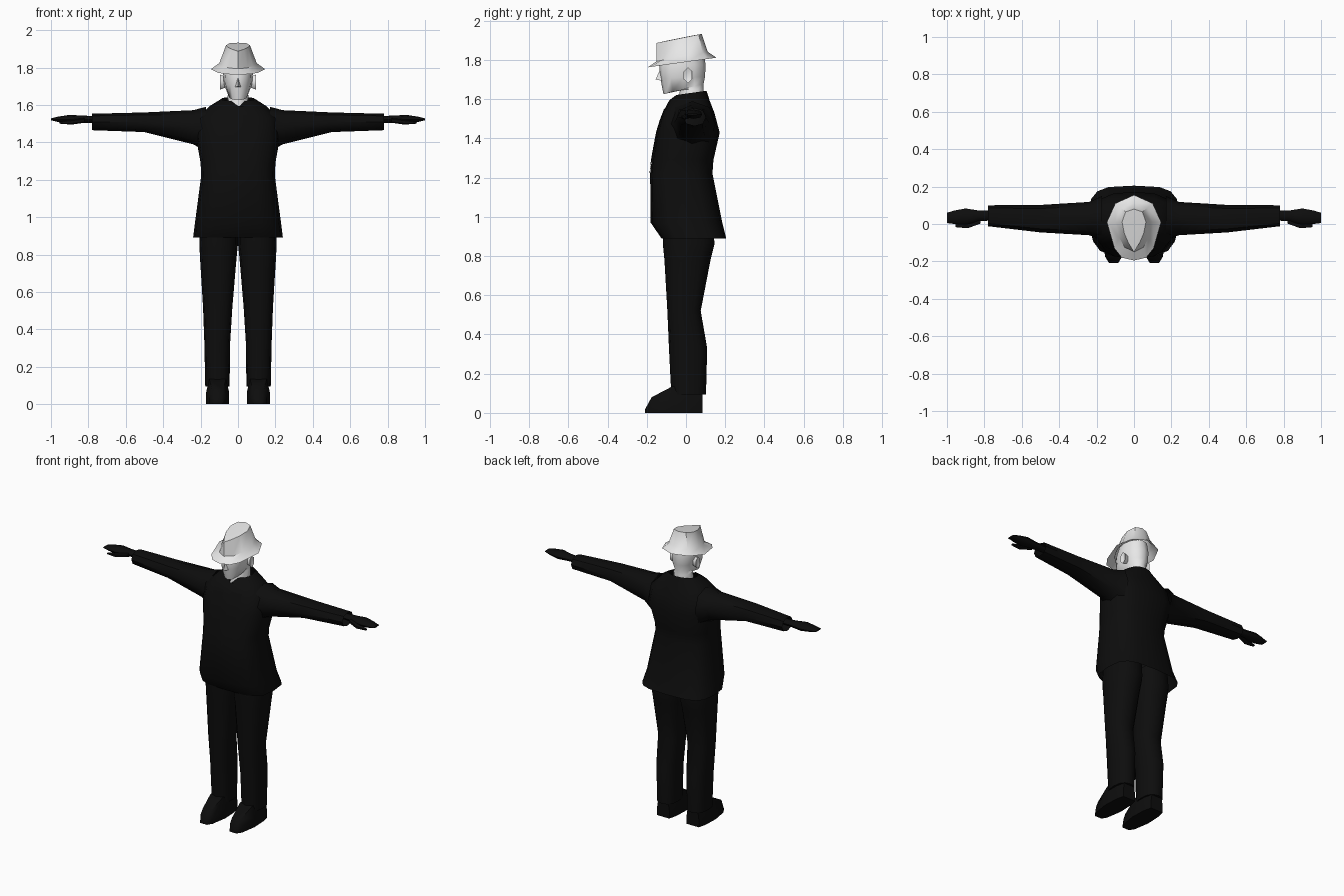
import bpy, math
from mathutils import Vector
from mathutils.bvhtree import BVHTree

if "Cube" in bpy.data.objects:
    bpy.data.objects.remove(bpy.data.objects["Cube"])


def material(name, rgb):
    m = bpy.data.materials.new(name)
    m.diffuse_color = (*rgb, 1)
    m.use_nodes = True
    m.node_tree.nodes["Principled BSDF"].inputs["Base Color"].default_value = m.diffuse_color
    return m


SUIT = material("black cloth", (0.004, 0.004, 0.004))
PALE = material("pale white", (0.8, 0.8, 0.8))


def build(name, verts, faces, mat, mirror=False, angle=50):
    me = bpy.data.meshes.new(name)
    me.from_pydata(verts, [], faces)
    me.materials.append(mat)
    ob = bpy.data.objects.new(name, me)
    bpy.context.collection.objects.link(ob)
    bpy.ops.object.select_all(action='DESELECT')
    ob.select_set(True)
    bpy.context.view_layer.objects.active = ob
    bpy.ops.object.mode_set(mode='EDIT')
    bpy.ops.mesh.select_all(action='SELECT')
    bpy.ops.mesh.normals_make_consistent(inside=False)
    bpy.ops.object.mode_set(mode='OBJECT')
    bpy.ops.object.shade_smooth_by_angle(angle=math.radians(angle))
    if mirror:
        ob.modifiers.new("Mirror", 'MIRROR')
    return ob


def skin(name, rings, mat, mirror=False, caps=(True, True), angle=50):
    """Join rings of equal length into a tube."""
    n = len(rings[0])
    verts = [v for r in rings for v in r]
    faces = [(i * n + k, i * n + (k + 1) % n, (i + 1) * n + (k + 1) % n, (i + 1) * n + k)
             for i in range(len(rings) - 1) for k in range(n)]
    if caps[0]:
        faces.append(tuple(range(n)))
    if caps[1]:
        faces.append(tuple(range(len(verts) - n, len(verts))))
    return build(name, verts, faces, mat, mirror, angle)


def oval(a0, a1, b0, b1, n, power):
    """Rounded-box outline between two pairs of limits."""
    out = []
    for k in range(n):
        t = math.tau * k / n - math.pi / 2
        c, s = math.cos(t), math.sin(t)
        f = lambda v: math.copysign(abs(v) ** (2 / power), v) if abs(v) > 1e-6 else 0
        out.append(((a0 + a1) / 2 + f(c) * (a1 - a0) / 2,
                    (b0 + b1) / 2 + f(s) * (b1 - b0) / 2))
    return out


def upright(x0, x1, y0, y1, z, tilt=0, n=12, power=2.5):
    return [(x, y, z + tilt * (y - (y0 + y1) / 2)) for x, y in oval(x0, x1, y0, y1, n, power)]


def sideways(x, y0, y1, z0, z1, n=8, power=2.3):
    return [(x, y, z) for y, z in oval(y0, y1, z0, z1, n, power)]


# Jacket: half width, front, back, height, squareness
jacket_rings = [upright(-w, w, f, b, z, t, 16, p) for w, f, b, z, t, p in [
    (0.24, -0.125, 0.205, 0.89, 0, 3.4),
    (0.23, -0.18, 0.185, 0.97, 0, 3),
    (0.197, -0.183, 0.135, 1.22, 0, 2.8),
    (0.20, -0.175, 0.14, 1.29, 0, 2.7),
    (0.225, -0.15, 0.172, 1.43, 0, 2.7),
    (0.215, -0.12, 0.145, 1.53, 0, 2.7),
    (0.15, -0.085, 0.12, 1.595, 0, 2.4),
    (0.09, -0.055, 0.105, 1.632, 0.14, 2.2)]]
x, y, z = jacket_rings[-1][0]
jacket_rings[-1][0] = (x, y - 0.025, z - 0.035)   # notch at the throat
jacket = skin("jacket", jacket_rings, SUIT, caps=(False, False))

# Lapels laid onto the chest
tree = BVHTree.FromPolygons([v.co for v in jacket.data.vertices],
                            [p.vertices[:] for p in jacket.data.polygons])
lapel, N = [], 6
for i in range(N + 1):
    t = i / N
    z = 1.55 - 0.35 * t
    inner, outer = 0.025 * (1 - t) + 0.003, 0.003 + 0.10 * min(1, 1.6 * (1 - t))
    for x in (inner, (inner + outer) / 2, outer):
        hit = tree.ray_cast(Vector((x, -1, z)), Vector((0, 1, 0)))[0]
        lapel.append((x, hit.y - 0.005, z))
build("lapels", lapel, [(3 * i + k, 3 * i + k + 1, 3 * i + k + 4, 3 * i + k + 3)
                        for i in range(N) for k in range(2)], SUIT, True)

# Sleeves, open at the wrist
skin("sleeves", [sideways(*r) for r in [
    (0.17, -0.085, 0.15, 1.35, 1.59),
    (0.24, -0.06, 0.118, 1.39, 1.572),
    (0.50, -0.045, 0.102, 1.455, 1.56),
    (0.78, -0.012, 0.10, 1.465, 1.553)]], SUIT, True, caps=(False, False))

# Hands and thumbs
skin("hands", [sideways(*r) for r in [
    (0.74, 0.02, 0.07, 1.505, 1.54),
    (0.83, 0.015, 0.072, 1.503, 1.543),
    (0.90, -0.005, 0.083, 1.50, 1.547),
    (0.96, 0.0, 0.072, 1.508, 1.538),
    (1.0, 0.005, 0.06, 1.518, 1.528)]], SUIT, True)
skin("thumbs", [sideways(*r, n=6) for r in [
    (0.82, 0.0, 0.04, 1.505, 1.53),
    (0.89, -0.025, 0.012, 1.495, 1.522),
    (0.955, -0.018, 0.0, 1.50, 1.51)]], SUIT, True)

# Trouser legs
skin("trousers", [upright(*r) for r in [
    (0.0, 0.20, -0.12, 0.14, 0.97),
    (0.0, 0.207, -0.118, 0.145, 0.86),
    (0.008, 0.203, -0.11, 0.125, 0.78),
    (0.03, 0.187, -0.095, 0.075, 0.52),
    (0.042, 0.18, -0.087, 0.108, 0.33),
    (0.045, 0.175, -0.075, 0.102, 0.095)]], SUIT, True)

# Shoes: cross-sections from heel to toe (half width, top width, height)
shoe = []
for y, w, top, h in [(0.085, 0.045, 0.035, 0.12), (0.03, 0.058, 0.045, 0.14),
                     (-0.07, 0.062, 0.045, 0.135), (-0.175, 0.045, 0.03, 0.08),
                     (-0.208, 0.025, 0.018, 0.02)]:
    shoe.append([(0.109 - w, y, 0), (0.109 + w, y, 0), (0.109 + w, y, h * 0.45),
                 (0.109 + top, y, h), (0.109 - top, y, h), (0.109 - w, y, h * 0.45)])
skin("shoes", shoe, SUIT, True)

# Head and neck
skin("head", [upright(-w, w, f, b, z, t, 12, 2.2) for w, f, b, z, t in [
    (0.058, -0.045, 0.085, 1.56, 0),
    (0.056, -0.03, 0.09, 1.65, 0),
    (0.052, -0.115, 0.09, 1.652, 0.26),
    (0.075, -0.13, 0.097, 1.71, 0.05),
    (0.080, -0.137, 0.10, 1.775, 0),
    (0.07, -0.11, 0.09, 1.84, 0)]], PALE)

# Nose wedge
build("nose", [(0, -0.125, 1.765), (-0.016, -0.122, 1.695), (0.016, -0.122, 1.695),
               (0, -0.156, 1.70)], [(0, 1, 3), (0, 3, 2), (1, 2, 3), (0, 2, 1)], PALE)

# Ears
skin("ears", [[(x, 0.01 + a * s, 1.722 + b * s) for a, b in oval(-0.025, 0.025, -0.04, 0.04, 6, 2)]
              for x, s in [(0.065, 0.7), (0.096, 1.0), (0.09, 0.5)]], PALE, True)


# Hat: half outlines mirrored into full rings, on tilted planes
def hat_ring(half, z, tilt):
    left = [(-x, y) for x, y in reversed(half[1:-1])]
    return [(x, y, z + tilt * y) for x, y in half + left]


brim = hat_ring([(0, -0.195), (0.065, -0.18), (0.105, -0.13), (0.145, 0.01), (0.10, 0.11), (0, 0.155)], 1.79, 0.14)
base = hat_ring([(0, -0.15), (0.05, -0.125), (0.08, -0.07), (0.10, 0.01), (0.07, 0.085), (0, 0.11)], 1.822, 0.19)
crown = hat_ring([(0, -0.15), (0.03, -0.10), (0.052, -0.05), (0.064, 0.01), (0.045, 0.065), (0, 0.08)], 1.917, 0.2)
inset = hat_ring([(0, -0.10), (0.015, -0.07), (0.028, -0.03), (0.034, 0.01), (0.025, 0.04), (0, 0.05)], 1.918, 0.2)
skin("hat", [brim, base, crown, inset], PALE, caps=(False, True), angle=40)
